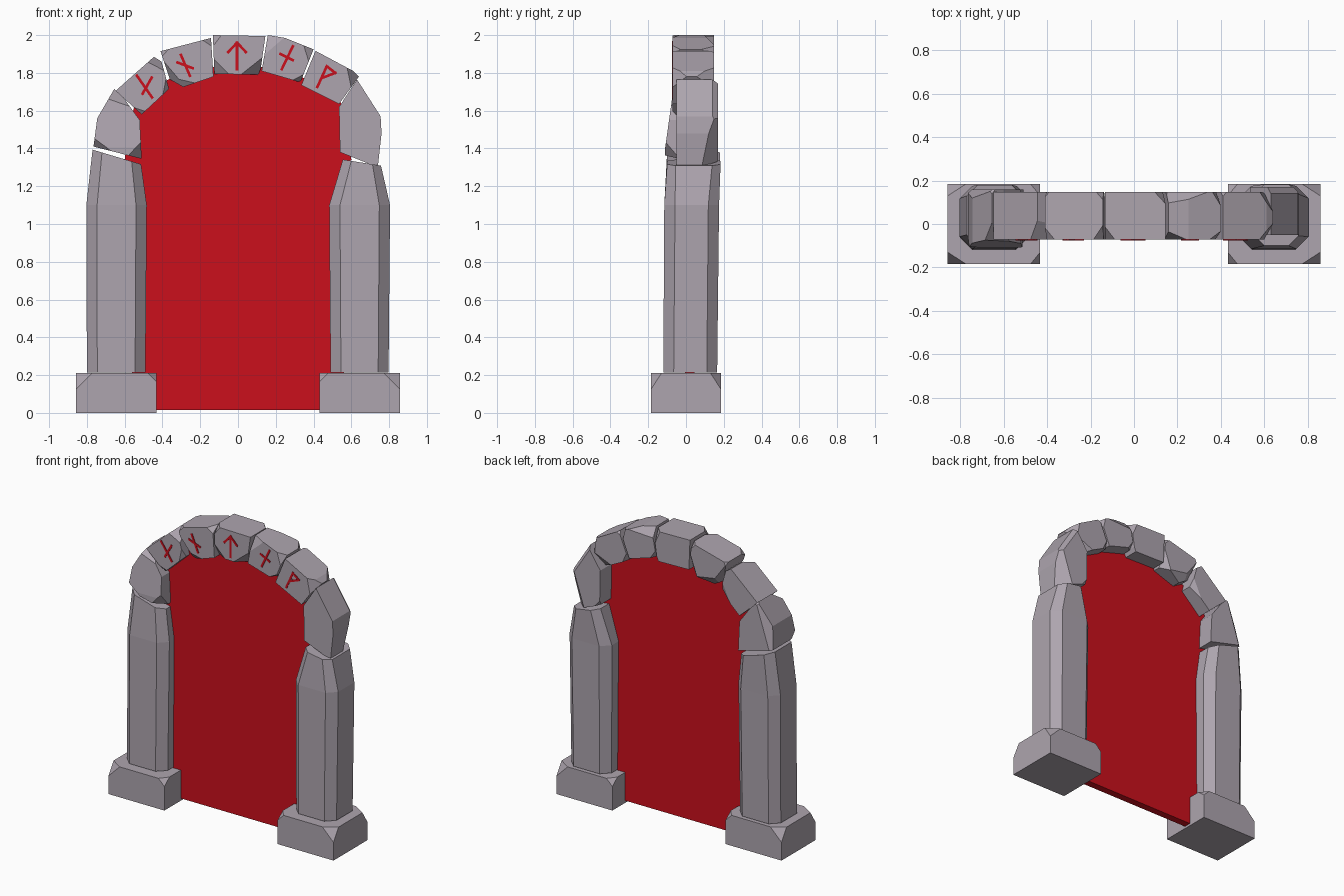
import bpy, bmesh, random
from mathutils import Vector

if "Cube" in bpy.data.objects:
    bpy.data.objects.remove(bpy.data.objects["Cube"])

random.seed(4)


def material(name, rgb):
    m = bpy.data.materials.new(name)
    m.diffuse_color = (*rgb, 1)
    m.use_nodes = True
    m.node_tree.nodes["Principled BSDF"].inputs["Base Color"].default_value = m.diffuse_color
    return m


STONE = material("stone", (0.42, 0.375, 0.425))
RED = material("glow_red", (0.6, 0.005, 0.012))


def finish(name, bm, mat):
    bmesh.ops.recalc_face_normals(bm, faces=bm.faces[:])
    me = bpy.data.meshes.new(name)
    bm.to_mesh(me)
    bm.free()
    me.materials.append(mat)
    ob = bpy.data.objects.new(name, me)
    bpy.context.collection.objects.link(ob)
    return ob


def loft(bm, rings):
    """Join equal-length rings of points into a closed solid."""
    vs = [[bm.verts.new(p) for p in r] for r in rings]
    n = len(vs[0])
    for a, b in zip(vs, vs[1:]):
        for i in range(n):
            j = (i + 1) % n
            bm.faces.new((a[i], a[j], b[j], b[i]))
    bm.faces.new(vs[0][::-1])
    bm.faces.new(vs[-1])


def slice_off(bm, co, no):
    """Cut away everything beyond a plane and cap the cut."""
    geom = bm.verts[:] + bm.edges[:] + bm.faces[:]
    res = bmesh.ops.bisect_plane(bm, geom=geom, plane_co=co, plane_no=no, clear_outer=True)
    edges = [e for e in res["geom_cut"] if isinstance(e, bmesh.types.BMEdge)]
    if edges:
        bmesh.ops.holes_fill(bm, edges=edges, sides=0)


def chip_corners(bm, chance, lo, hi):
    """Knock facets off some corners of a block."""
    pts = [v.co.copy() for v in bm.verts]
    mid = sum(pts, Vector()) / len(pts)
    for p in pts:
        if random.random() < chance:
            d = p - mid
            n = Vector([c * random.uniform(0.6, 1.5) for c in d]).normalized()
            slice_off(bm, p - n * random.uniform(lo, hi), n)


def arch_stone(name, outline, y0, y1, chance=0.6, lean=None):
    bm = bmesh.new()
    loft(bm, [[(x, y, z) for x, z in outline] for y in (y0, y1)])
    if lean:
        slice_off(bm, *lean)
    chip_corners(bm, chance, 0.012, 0.035)
    return finish(name, bm, STONE)


def octagon(x0, x1, y0, y1, c, z, slope=0):
    """Chamfered rectangle, tilted along x."""
    xy = [(x0 + c, y0), (x1 - c, y0), (x1, y0 + c), (x1, y1 - c),
          (x1 - c, y1), (x0 + c, y1), (x0, y1 - c), (x0, y0 + c)]
    return [(x, y, z + slope * (x - (x0 + x1) / 2)) for x, y in xy]


# plinths with chipped top corners
for side, s in (("left", -1), ("right", 1)):
    bm = bmesh.new()
    a, b = sorted((s * 0.432, s * 0.858))
    loft(bm, [[(a, -0.185, z), (b, -0.185, z), (b, 0.185, z), (a, 0.185, z)] for z in (0, 0.21)])
    for x, sx in ((a, -1), (b, 1)):
        for sy in (-1, 1):
            k = 0.085 if sx == s else 0.045
            n = Vector((sx / k, sy / 0.055, 1 / k))
            slice_off(bm, Vector((x - sx * k, sy * 0.185, 0.21)), n.normalized())
    finish(side + "_plinth", bm, STONE)

# eight-sided pillars tapering at the top
bm = bmesh.new()
loft(bm, [octagon(-0.80, -0.49, -0.12, 0.165, 0.055, 0.215),
          octagon(-0.803, -0.483, -0.115, 0.175, 0.057, 1.10),
          octagon(-0.77, -0.513, -0.10, 0.18, 0.05, 1.355, -0.30)])
finish("left_pillar", bm, STONE)
bm = bmesh.new()
loft(bm, [octagon(0.49, 0.797, -0.12, 0.165, 0.055, 0.215),
          octagon(0.483, 0.805, -0.115, 0.175, 0.057, 1.10),
          octagon(0.555, 0.757, -0.10, 0.183, 0.045, 1.325, -0.16)])
finish("right_pillar", bm, STONE)

# shoulder stones
arch_stone("left_shoulder_stone",
           [(-0.765, 1.41), (-0.51, 1.345), (-0.52, 1.55), (-0.60, 1.66), (-0.655, 1.715), (-0.745, 1.56)],
           -0.11, 0.16, 0.35, (Vector((0, -0.108, 1.42)), Vector((0, -1, 0.14)).normalized()))
arch_stone("right_shoulder_stone",
           [(0.54, 1.38), (0.74, 1.30), (0.76, 1.48), (0.755, 1.57), (0.63, 1.765), (0.535, 1.62)],
           -0.05, 0.17, 0.35)

# voussoirs of the arch
voussoirs = [
    [(-0.51, 1.58), (-0.365, 1.715), (-0.405, 1.86), (-0.445, 1.885), (-0.648, 1.705)],
    [(-0.29, 1.725), (-0.13, 1.78), (-0.143, 1.985), (-0.41, 1.915), (-0.36, 1.765)],
    [(-0.125, 1.795), (0.107, 1.79), (0.12, 1.82), (0.145, 1.995), (-0.133, 2.0)],
    [(0.125, 1.81), (0.33, 1.75), (0.40, 1.925), (0.25, 1.985), (0.158, 2.0)],
    [(0.335, 1.735), (0.535, 1.635), (0.64, 1.78), (0.61, 1.81), (0.41, 1.917)],
]
for i, o in enumerate(voussoirs):
    arch_stone(f"arch_stone_{i + 1}", o, -0.072, 0.147, 0.5)

# red portal slab filling the opening
half = [(0.56, 0.015), (0.56, 1.30), (0.60, 1.34), (0.58, 1.50), (0.54, 1.66),
        (0.36, 1.77), (0.14, 1.83)]
bm = bmesh.new()
loft(bm, [[(x, y, z) for x, z in half] + [(-x, y, z) for x, z in half[::-1]] for y in (-0.005, 0.045)])
finish("portal_slab", bm, RED)

# abstract red strokes set into the arch stone fronts
marks = [
    [(-0.535, 1.785, -0.455, 1.67), (-0.457, 1.775, -0.505, 1.69)],
    [(-0.302, 1.895, -0.255, 1.785), (-0.32, 1.855, -0.24, 1.825)],
    [(-0.005, 1.82, -0.005, 1.96), (-0.005, 1.96, -0.052, 1.91), (-0.005, 1.96, 0.042, 1.91)],
    [(0.29, 1.94, 0.232, 1.82), (0.225, 1.90, 0.29, 1.868)],
    [(0.47, 1.835, 0.42, 1.725), (0.47, 1.835, 0.515, 1.80), (0.515, 1.80, 0.45, 1.775)],
]
for i, strokes in enumerate(marks):
    bm = bmesh.new()
    for x0, z0, x1, z1 in strokes:
        a, b = Vector((x0, z0)), Vector((x1, z1))
        d = (b - a).normalized() * 0.007
        w = Vector((-d.y, d.x))
        quad = (a - d + w, a - d - w, b + d - w, b + d + w)
        loft(bm, [[(p.x, y, p.y) for p in quad] for y in (-0.075, -0.05)])
    finish(f"carved_mark_{i + 1}", bm, RED)
